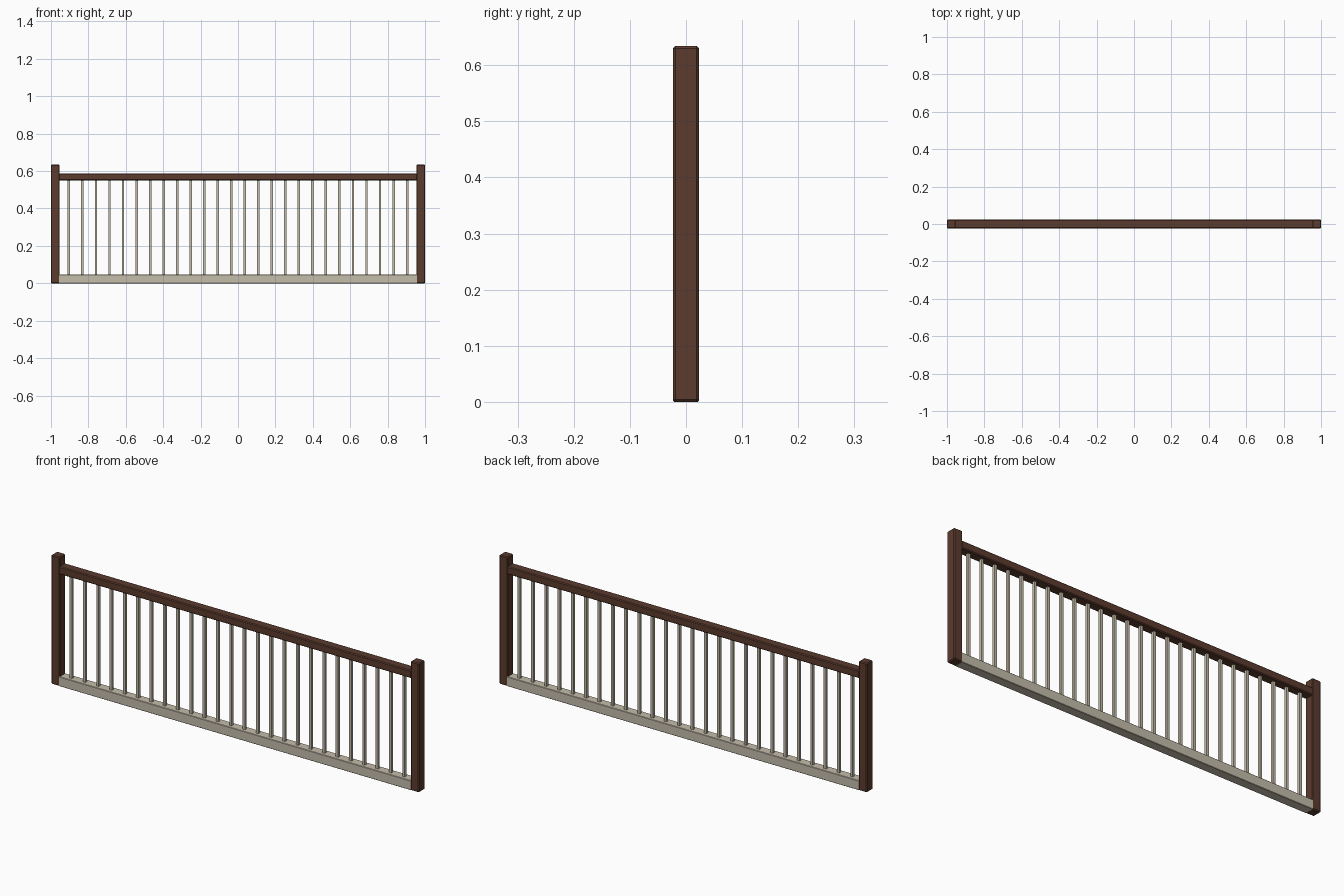
import bpy

cube = bpy.data.objects.get("Cube")
if cube:
    bpy.data.objects.remove(cube, do_unlink=True)


def material(name, color):
    mat = bpy.data.materials.new(name)
    mat.use_nodes = True
    mat.diffuse_color = (*color, 1)
    mat.node_tree.nodes["Principled BSDF"].inputs["Base Color"].default_value = (*color, 1)
    return mat


def box(name, center, size, mat, bevel=0.0):
    bpy.ops.mesh.primitive_cube_add(size=1, location=center)
    obj = bpy.context.object
    obj.name = name
    obj.scale = size
    bpy.ops.object.transform_apply(location=False, rotation=False, scale=True)
    obj.data.materials.append(mat)
    if bevel:
        mod = obj.modifiers.new("Chamfer", "BEVEL")
        mod.width = bevel
        mod.segments = 1
    return obj


brown = material("dark brown wood", (0.105, 0.044, 0.027))
beige = material("beige paint", (0.56, 0.51, 0.41))

HEIGHT, POST, CHAMFER = 0.634, 0.046, 0.004
RAIL_LENGTH = 2 - 2 * POST + 0.01

# End posts
for side, name in ((1, "left_post"), (-1, "right_post")):
    box(name, (side * (1 - POST / 2), 0, HEIGHT / 2), (POST, POST, HEIGHT), brown, CHAMFER)

# Rails
box("handrail", (0, 0, 0.569), (RAIL_LENGTH, POST, 0.038), brown, CHAMFER)
box("bottom_rail", (0, 0, 0.0235), (RAIL_LENGTH, POST, 0.047), beige, 0.002)

# Evenly spaced balusters
COUNT, REACH = 26, 0.904
for i in range(COUNT):
    x = -REACH + 2 * REACH * i / (COUNT - 1)
    box(f"baluster_{i + 1}", (x, 0, 0.30), (0.013, 0.013, 0.52), beige)
